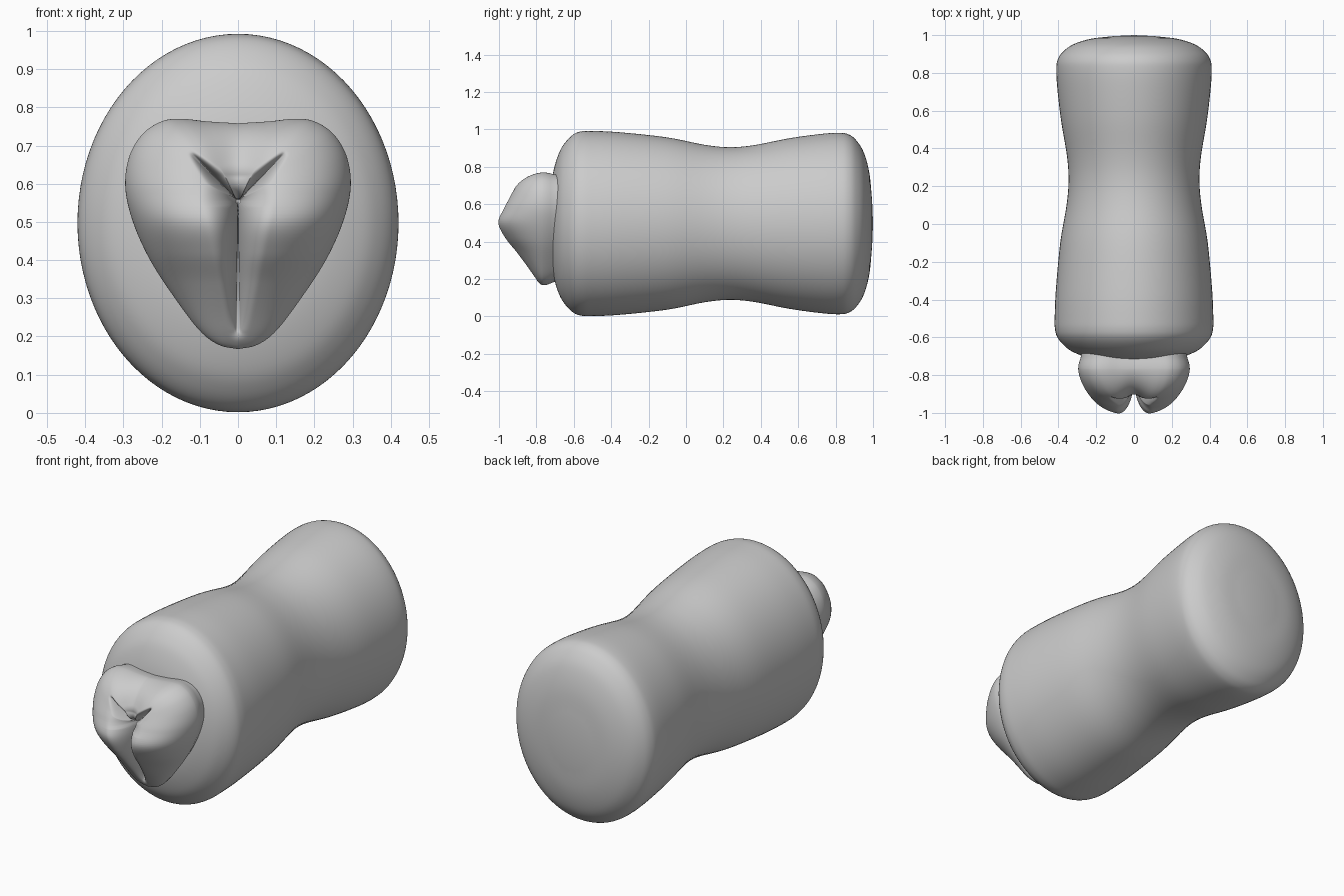
import bpy, bmesh, math
from mathutils import Vector

if "Cube" in bpy.data.objects:
    bpy.data.objects.remove(bpy.data.objects["Cube"])


def spline(pts, n=8):
    """Smooth curve through 2D points."""
    p = [Vector(q) for q in pts]
    p = [2 * p[0] - p[1]] + p + [2 * p[-1] - p[-2]]
    out = []
    for i in range(1, len(p) - 2):
        a, b, c, d = p[i - 1:i + 3]
        for k in range(n):
            t = k / n
            out.append(0.5 * (2 * b + (c - a) * t + (2 * a - 5 * b + 4 * c - d) * t * t
                              + (3 * b - a - 3 * c + d) * t ** 3))
    return out + [p[-2]]


def lookup(curve, v):
    """Linear lookup in a curve sorted by its first value."""
    if v <= curve[0][0]:
        return curve[0][1]
    for a, b in zip(curve, curve[1:]):
        if v <= b[0]:
            return a[1] + (b[1] - a[1]) * (v - a[0]) / max(b[0] - a[0], 1e-9)
    return curve[-1][1]


def loft(name, rings, start, end=None):
    """Skin closed rings, with a centre point at the start and optionally the end."""
    bm = bmesh.new()
    loops = [[bm.verts.new(c) for c in r] for r in rings]
    n = len(loops[0])
    for a, b in zip(loops, loops[1:]):
        for i in range(n):
            j = (i + 1) % n
            bm.faces.new((a[i], a[j], b[j], b[i]))
    for tip, loop in ((start, loops[0]), (end, loops[-1])):
        if tip is not None:
            v = bm.verts.new(tip)
            for i in range(n):
                bm.faces.new((v, loop[i], loop[(i + 1) % n]))
    bmesh.ops.recalc_face_normals(bm, faces=bm.faces)
    me = bpy.data.meshes.new(name)
    bm.to_mesh(me)
    bm.free()
    me.shade_smooth()
    ob = bpy.data.objects.new(name, me)
    bpy.context.collection.objects.link(ob)
    return ob


# Waisted oval body: (y, scale of the oval)
profile = spline([(-0.728, 0.2), (-0.722, 0.4), (-0.705, 0.6), (-0.675, 0.78), (-0.64, 0.89),
                  (-0.60, 0.965), (-0.56, 0.995), (-0.50, 1.0), (-0.35, 0.985), (-0.1, 0.93),
                  (0.1, 0.85), (0.23, 0.825), (0.36, 0.845), (0.55, 0.92), (0.72, 0.967),
                  (0.82, 0.98), (0.87, 0.962), (0.91, 0.90), (0.95, 0.77), (0.98, 0.55),
                  (0.995, 0.25)], 5)
SEG = 96
ring_angles = [2 * math.pi * i / SEG for i in range(SEG)]
loft("body", [[(0.42 * s * math.cos(a), y, 0.497 + 0.495 * s * math.sin(a)) for a in ring_angles]
              for y, s in profile], (0, -0.73, 0.497), (0, 1.0, 0.497))

# Front relief: heart-shaped outline, in polar form around the meeting point of the folds
CZ = 0.555
outline = spline([(0, 0.167), (0.05, 0.178), (0.10, 0.215), (0.165, 0.30), (0.23, 0.40),
                  (0.275, 0.50), (0.295, 0.59), (0.285, 0.67), (0.25, 0.73), (0.20, 0.763),
                  (0.15, 0.77), (0.08, 0.763), (0, 0.758)])
polar = sorted((math.atan2(p.y - CZ, max(p.x, 0)), math.hypot(p.x, p.y - CZ)) for p in outline)
ridge = spline([(0.167, 0.08), (0.25, 0.11), (0.34, 0.16), (0.42, 0.215), (0.5, 0.245),
                (0.58, 0.215), (0.66, 0.185), (0.77, 0.17)])


def fold(x, z, end, radius, depth):
    """Drop of the surface beside a crease from the meeting point to an end point."""
    d = Vector(end) - Vector((0, CZ))
    q = Vector((x, z - CZ))
    f = min(max(q.dot(d) / d.length_squared, 0), 1)
    taper = 1 - f ** 2.5
    r = radius * (0.3 + 0.7 * (1 - f))
    k = 1 - (q - d * f).length / r
    if k <= 0:
        return 0
    return depth * (0.12 + 0.88 * taper) * (1 - math.sqrt(max(1 - k * k, 0)))


def height(x, z, t):
    h = lookup(ridge, z) * (1 - t ** 3) ** 0.6
    up = min(max((z - 0.54) / 0.08, 0), 1)
    h *= 1 - 0.24 * up * math.exp(-(x / 0.07) ** 2)
    x = abs(x)
    return h - max(fold(x, z, (0, 0.215), 0.10, 0.20), fold(x, z, (0.118, 0.675), 0.045, 0.13))


N, M = 360, 64
rings = [[] for _ in range(M + 4)]
for i in range(N):
    a = 2 * math.pi * i / N - math.pi / 2
    c, s = math.cos(a), math.sin(a)
    R = lookup(polar, math.atan2(s, abs(c)))
    for k in range(1, M + 1):
        t = math.sin(math.pi / 2 * k / M)
        x, z = R * t * c, CZ + R * t * s
        rings[k - 1].append((x, -0.765 - height(x, z, t), z))
    # Rim tucked back into the body
    for k, (t, y) in enumerate(((0.995, -0.745), (0.975, -0.725), (0.95, -0.70), (0.93, -0.64))):
        rings[M + k].append((R * t * c, y, CZ + R * t * s))
loft("front_relief", rings, (0, -0.765 - height(0, CZ, 0), CZ))
